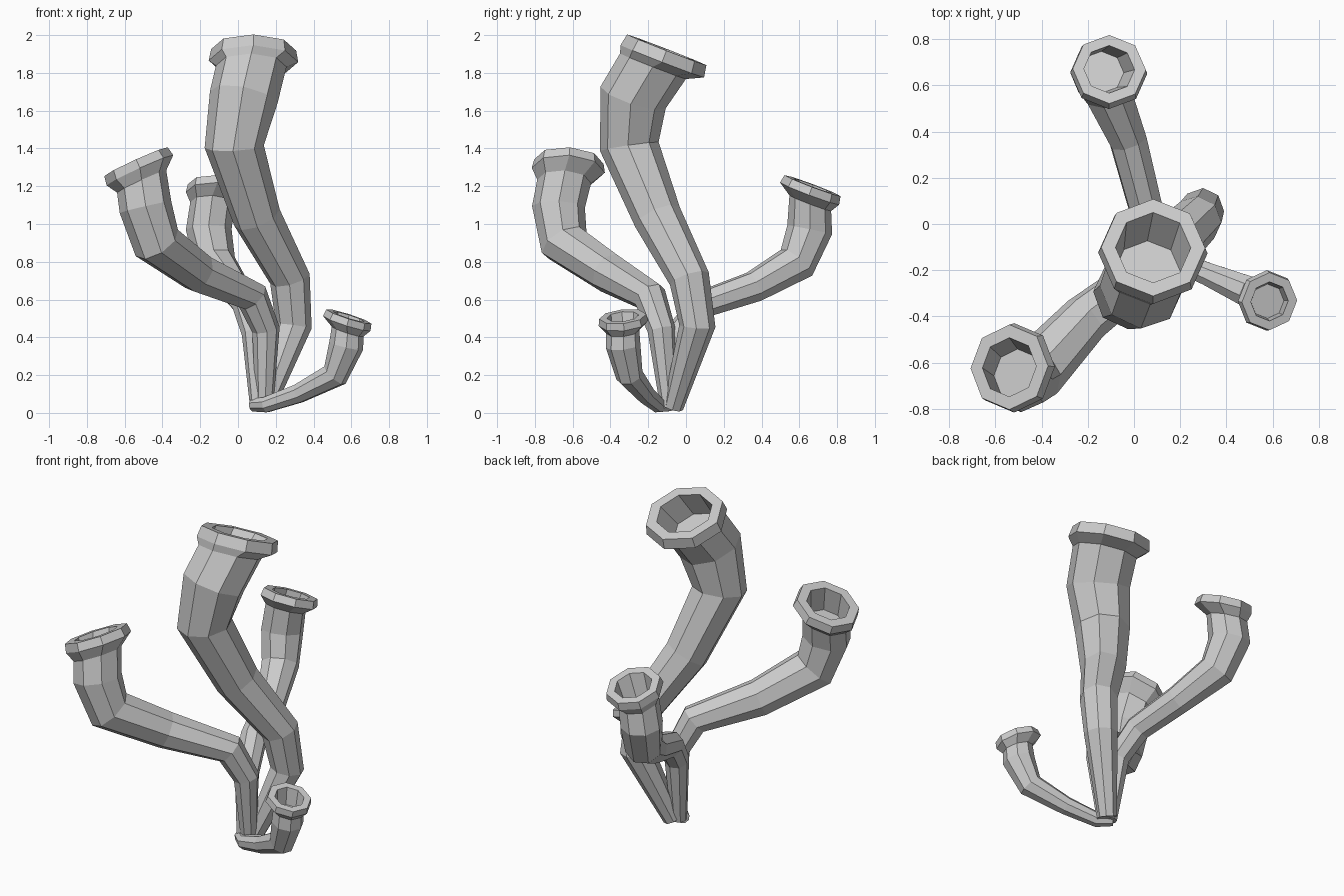
import bpy, bmesh, math
from mathutils import Vector

SIDES = 8


def ring(bm, c, u, v, r):
    return [bm.verts.new(c + r * (math.cos(a) * u + math.sin(a) * v))
            for a in (2 * math.pi * i / SIDES for i in range(SIDES))]


def tube(name, path, rim, normal, rim_r, hole_r, band):
    """Curved octagonal tube: path of (x, y, z, radius), ending in a flared, hollow mouth."""
    pts = [Vector(p[:3]) for p in path]
    rad = [p[3] for p in path]
    n = Vector(normal).normalized()
    top = Vector(rim)
    seg = [(b - a).normalized() for a, b in zip(pts, pts[1:])]
    tans = [seg[0]] + [(a + b).normalized() for a, b in zip(seg, seg[1:])] + [n]

    # carry one frame from the mouth down to the root so the sides do not twist
    u0 = (Vector((1, 0, 0)) - n * n.x).normalized()
    frames, t0, u = [], n, u0
    for t in reversed(tans):
        u = t0.rotation_difference(t) @ u
        u = (u - t * u.dot(t)).normalized()
        frames.insert(0, (u, t.cross(u)))
        t0 = t

    bm = bmesh.new()
    rings = [ring(bm, c, f[0], f[1], r) for c, f, r in zip(pts, frames, rad)]
    # mouth: flared band, lip, then inner wall down to a floor inside the neck
    v0 = n.cross(u0)
    floor = pts[-1].lerp(pts[-2], 0.3)
    for c, r in ((top - n * band, rim_r), (top, rim_r * 0.95),
                 (top, hole_r), (floor, hole_r * 0.88)):
        rings.append(ring(bm, c, u0, v0, r))
    for a, b in zip(rings, rings[1:]):
        for i in range(SIDES):
            j = (i + 1) % SIDES
            bm.faces.new((a[i], a[j], b[j], b[i]))
    bm.faces.new(rings[0][::-1])
    bm.faces.new(rings[-1])
    bmesh.ops.recalc_face_normals(bm, faces=bm.faces)
    me = bpy.data.meshes.new(name)
    bm.to_mesh(me)
    bm.free()
    ob = bpy.data.objects.new(name, me)
    bpy.context.collection.objects.link(ob)


# tallest tube
tube("tall_tube",
     [(0.14, -0.068, 0.03, 0.054), (0.295, 0.06, 0.46, 0.096), (0.275, 0.018, 0.71, 0.108),
      (0.10, -0.15, 1.035, 0.129), (-0.02, -0.30, 1.41, 0.157), (0.03, -0.28, 1.67, 0.182),
      (0.07, -0.175, 1.835, 0.187)],
     (0.083, -0.102, 1.922), (0.02, 0.36, 0.93), 0.237, 0.163, 0.065)

# front left tube
tube("left_tube",
     [(0.14, -0.09, 0.03, 0.046), (0.148, -0.13, 0.44, 0.074), (0.075, -0.19, 0.615, 0.089),
      (-0.21, -0.41, 0.742, 0.109), (-0.43, -0.645, 0.90, 0.132), (-0.49, -0.675, 1.09, 0.14),
      (-0.51, -0.645, 1.225, 0.143)],
     (-0.54, -0.62, 1.33), (-0.41, 0.06, 0.9), 0.194, 0.128, 0.05)

# back tube
tube("back_tube",
     [(0.11, -0.09, 0.03, 0.046), (0.09, -0.04, 0.42, 0.07), (0.045, 0.09, 0.575, 0.077),
      (-0.025, 0.36, 0.668, 0.085), (-0.12, 0.585, 0.795, 0.108), (-0.155, 0.655, 0.97, 0.121),
      (-0.135, 0.658, 1.11, 0.118)],
     (-0.107, 0.67, 1.203), (0.05, 0.35, 0.93), 0.167, 0.11, 0.045)

# short tube near the ground
tube("short_tube",
     [(0.08, -0.09, 0.042, 0.036), (0.15, -0.148, 0.044, 0.044), (0.32, -0.217, 0.102, 0.053),
      (0.513, -0.3, 0.2, 0.073), (0.573, -0.333, 0.355, 0.092), (0.58, -0.335, 0.43, 0.088)],
     (0.587, -0.335, 0.51), (0.3, -0.1, 0.94), 0.132, 0.085, 0.038)
